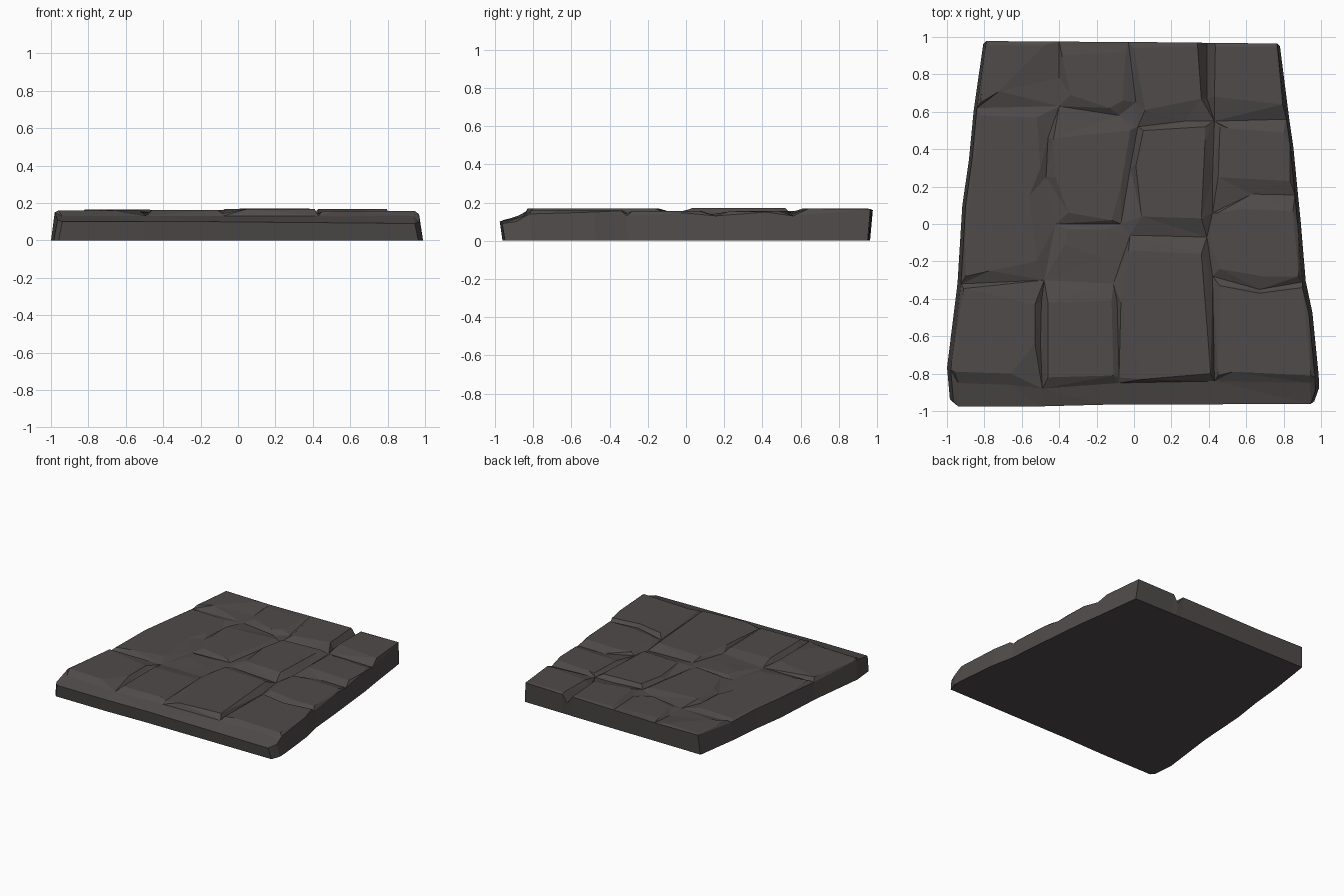
import bpy, bmesh
from mathutils import Vector
from mathutils.geometry import delaunay_2d_cdt

stone_mat = bpy.data.materials.new("dark grey stone")
stone_mat.diffuse_color = (0.078, 0.070, 0.068, 1)

# Rim of the slab's upper edge: x, y, z (dips where joints reach the edge)
RIM = [(-.79, .978, .16), (-.40, .975, .155), (-.03, .973, .16), (.34, .97, .165),
       (.39, .968, .10), (.43, .968, .16), (.765, .965, .165), (.815, .56, .13),
       (.835, .42, .15), (.86, .155, .13), (.875, 0, .145), (.90, -.31, .13),
       (.935, -.48, .15), (.968, -.82, .14), (.97, -.89, .10), (.945, -.962, .09),
       (-.15, -.966, .10), (-.50, -.975, .10), (-.94, -.975, .10), (-.965, -.95, .11),
       (-.98, -.78, .15), (-.925, -.32, .13), (-.90, .10, .15), (-.865, .35, .15),
       (-.84, .62, .14)]

# Flat stone tops: height, then the corners
BACK_STONES = [
    (.165, (-.78, .955), (-.48, .955), (-.72, .71), (-.82, .65)),
    (.163, (-.385, .90), (-.045, .92), (-.06, .66), (-.13, .62), (-.34, .69)),
    (.168, (0, .94), (.34, .95), (.36, .67), (.06, .61)),
    (.168, (.435, .95), (.755, .95), (.795, .64), (.43, .68)),
    (.155, (-.82, .58), (-.52, .57), (-.50, .30), (-.56, .15), (-.52, -.20),
     (-.77, -.25), (-.90, -.28), (-.88, .10), (-.85, .35)),
    (.162, (-.43, .46), (-.02, .50), (-.07, .20), (-.12, .02), (-.35, .06), (-.42, .25)),
    (.17, (.05, .50), (.38, .52), (.38, .45), (.36, .03), (.04, .04), (.01, .31)),
    (.155, (.46, .53), (.51, .51), (.80, .49), (.835, .23), (.45, .25)),
]
FRONT_STONES = [
    (.15, (-.37, -.11), (-.35, -.03), (-.15, -.03), (-.16, -.18)),
    (.155, (.45, .06), (.58, .08), (.85, .07), (.88, -.28), (.69, -.28), (.46, -.24)),
    (.168, (-.03, -.14), (.36, -.16), (.41, -.80), (.05, -.83), (-.07, -.42)),
    (.162, (-.46, -.42), (-.12, -.41), (-.11, -.81), (-.46, -.82)),
    (.16, (-.91, -.345), (-.53, -.43), (-.53, -.64), (-.66, -.80), (-.96, -.79)),
    (.157, (.46, -.33), (.67, -.37), (.90, -.34), (.945, -.81), (.53, -.79), (.45, -.81)),
]

# Sunken joints between the stones: height, then the path
JOINTS = [
    (.14, (-.84, .62), (-.40, .63), (-.08, .58), (.02, .52)),
    (.14, (.02, .52), (.27, .55), (.43, .55), (.815, .56)),
    (.14, (-.40, .63), (-.40, .78), (-.40, .975)),
    (.14, (.02, .52), (.01, .65), (-.03, .973)),
    (.125, (.43, .55), (.39, .67), (.39, .968)),
    (.145, (.02, .52), (-.02, .30), (-.07, 0), (-.02, -.06)),
    (.13, (-.02, -.06), (.39, -.07)),
    (.135, (-.40, .63), (-.46, .46), (-.47, .25), (-.42, 0), (-.48, -.30)),
    (.13, (-.48, -.30), (-.925, -.32)),
    (.13, (.43, .55), (.42, .25), (.42, .06), (.39, -.07), (.42, -.28), (.43, -.84)),
    (.13, (.42, .06), (.63, .16), (.86, .155)),
    (.13, (.42, -.28), (.67, -.35), (.90, -.31)),
    (.145, (-.02, -.06), (-.11, -.32), (-.09, -.42), (-.08, -.82)),
    (.135, (-.48, -.30), (-.11, -.32)),
    (.13, (-.48, -.30), (-.495, -.42), (-.50, -.64), (-.49, -.88)),
    (.14, (-.42, 0), (-.07, 0)),
    (.13, (-.98, -.78), (-.94, -.85), (-.66, -.86), (-.49, -.88), (-.08, -.85),
     (.43, -.84), (.94, -.85), (.968, -.82)),
]

pts, heights, edges = [], [], []


def add_path(points, closed):
    """Add a chain of x, y, z points as constrained edges."""
    first = len(pts)
    for x, y, z in points:
        pts.append(Vector((x, y)))
        heights.append(z)
    n = len(points)
    edges.extend((first + i, first + (i + 1) % n) for i in range(n if closed else n - 1))


add_path(RIM, True)
for z, *path in BACK_STONES + FRONT_STONES:
    add_path([(x, y, z) for x, y in path], True)
for z, *path in JOINTS:
    add_path([(x, y, z) for x, y in path], False)

# Faceted top surface
verts, _, faces, orig, _, _ = delaunay_2d_cdt(pts, edges, [], 1, 1e-4)
bm = bmesh.new()
bv = [bm.verts.new((v.x, v.y, heights[min(o)] if o else .145)) for v, o in zip(verts, orig)]
for f in faces:
    bm.faces.new([bv[i] for i in f])

# Side walls down to a slightly wider base, then the flat underside
rim_edges = [e for e in bm.edges if e.is_boundary]
geom = bmesh.ops.extrude_edge_only(bm, edges=rim_edges)["geom"]
for v in (g for g in geom if isinstance(g, bmesh.types.BMVert)):
    v.co = (v.co.x * 1.02, v.co.y * .985, 0)
bmesh.ops.holes_fill(bm, edges=[e for e in bm.edges if e.is_boundary], sides=0)
bmesh.ops.recalc_face_normals(bm, faces=bm.faces[:])

mesh = bpy.data.meshes.new("stone_slab")
bm.to_mesh(mesh)
bm.free()
mesh.materials.append(stone_mat)
slab = bpy.data.objects.new("stone_slab", mesh)
bpy.context.collection.objects.link(slab)
